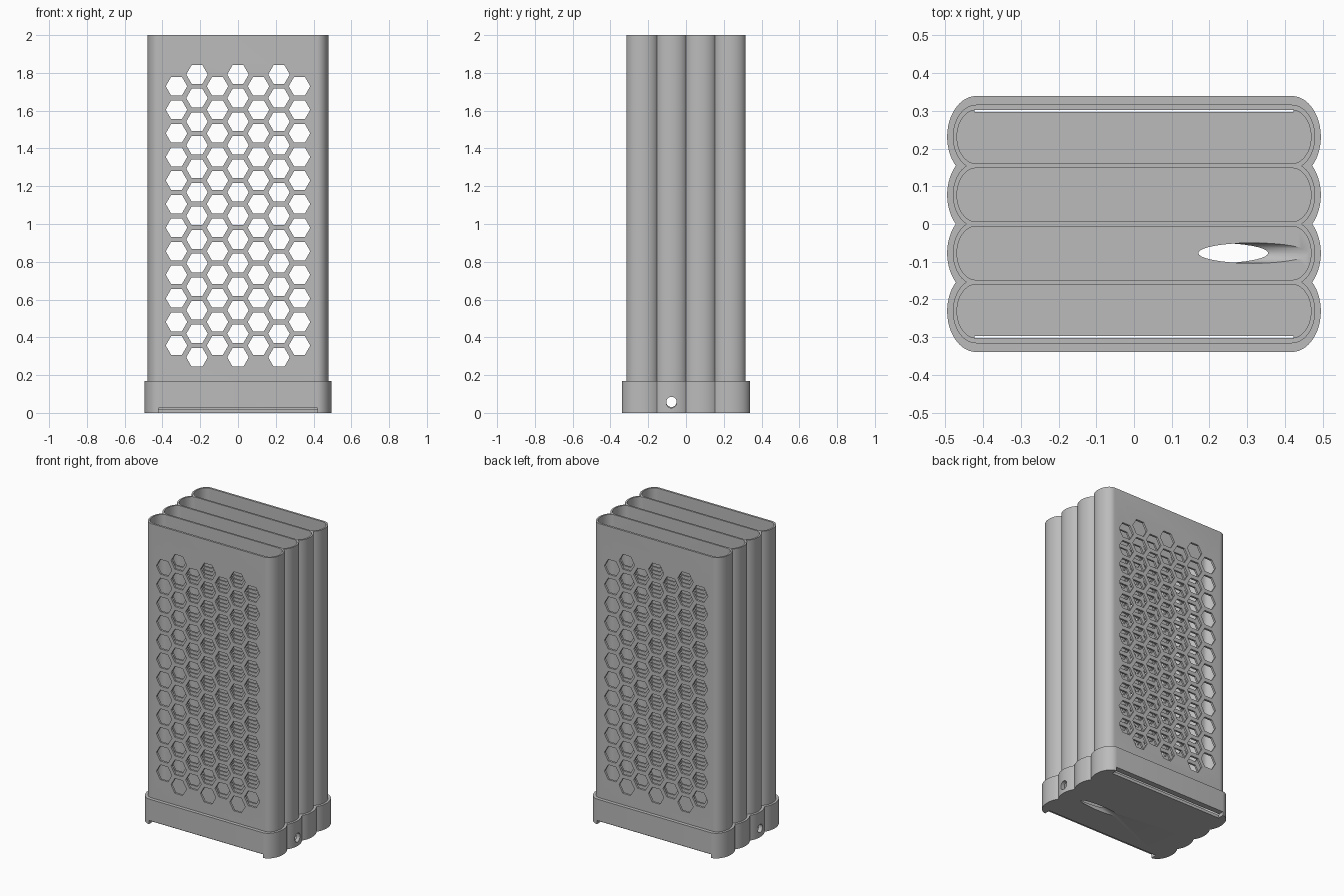
import bpy, bmesh, math
from mathutils import Matrix, Vector

cube = bpy.data.objects.get("Cube")
if cube:
    bpy.data.objects.remove(cube, do_unlink=True)

PITCH = 0.154                                   # spacing of the four slots
CENTRES = [PITCH * (i - 1.5) for i in range(4)]
STRAIGHT = 0.418                                # half length of the straight walls
TOP, RIM, FLOOR = 2.0, 0.168, 0.02

grey = bpy.data.materials.new("plain grey")
grey.use_nodes = True
colour = (0.5, 0.5, 0.5, 1)
grey.diffuse_color = colour
grey.node_tree.nodes["Principled BSDF"].inputs["Base Color"].default_value = colour


def make_object(name, bm):
    bmesh.ops.recalc_face_normals(bm, faces=bm.faces)
    mesh = bpy.data.meshes.new(name)
    bm.to_mesh(mesh)
    bm.free()
    obj = bpy.data.objects.new(name, mesh)
    bpy.context.collection.objects.link(obj)
    mesh.materials.append(grey)
    return obj


def extrude(bm, outline, vector):
    face = bm.faces.new([bm.verts.new(p) for p in outline])
    new = bmesh.ops.extrude_face_region(bm, geom=[face])["geom"]
    moved = [v for v in new if isinstance(v, bmesh.types.BMVert)]
    bmesh.ops.translate(bm, verts=moved, vec=vector)


def lobed_outline(centres, rx, ry, z, steps=20):
    """Straight front and back, with one elliptical bulge per slot at each end."""
    side = []
    crease = math.asin(min(1, PITCH / 2 / ry))
    for i, c in enumerate(centres):
        a0 = -math.pi / 2 if i == 0 else -crease
        a1 = math.pi / 2 if i == len(centres) - 1 else crease
        for k in range(0 if i == 0 else 1, steps + 1):
            a = a0 + (a1 - a0) * k / steps
            side.append((STRAIGHT + rx * math.cos(a), c + ry * math.sin(a), z))
    return side + [(-x, y, z) for x, y, z in reversed(side)]


def lobed_solid(name, rx, ry, z0, z1):
    bm = bmesh.new()
    extrude(bm, lobed_outline(CENTRES, rx, ry, z0), Vector((0, 0, z1 - z0)))
    return make_object(name, bm)


def cylinder(name, radius, length, centre, tilt):
    bm = bmesh.new()
    matrix = Matrix.Translation(centre) @ Matrix.Rotation(math.pi / 2 - tilt, 4, 'Y')
    bmesh.ops.create_cone(bm, cap_ends=True, segments=40, radius1=radius,
                          radius2=radius, depth=length, matrix=matrix)
    return make_object(name, bm)


def cut(obj, cutters):
    for cutter in cutters:
        mod = obj.modifiers.new(cutter.name, 'BOOLEAN')
        mod.operation, mod.solver, mod.object = 'DIFFERENCE', 'EXACT', cutter
    bpy.context.view_layer.update()
    graph = bpy.context.evaluated_depsgraph_get()
    mesh = bpy.data.meshes.new_from_object(obj.evaluated_get(graph))
    obj.modifiers.clear()
    obj.data = mesh


# Body and the wider collar at its foot
body = lobed_solid("slotted_body", 0.062, 0.085, RIM, TOP)
base = lobed_solid("base_collar", 0.077, 0.108, 0, RIM)

# Four deep slots
bm = bmesh.new()
for c in CENTRES:
    extrude(bm, lobed_outline([c], 0.051, 0.071, FLOOR, 32), Vector((0, 0, TOP)))
slots = make_object("slot_cutter", bm)

# Honeycomb of vent holes
bm = bmesh.new()
for col in range(-3, 4):
    count = 12 if col % 2 else 13
    for row in range(count):
        z = 1.043 + (row - (count - 1) / 2) * 0.1248
        hexagon = [(col * 0.1085 + 0.057 * math.cos(k * math.pi / 3), -0.5,
                    z + 0.057 * math.sin(k * math.pi / 3)) for k in range(6)]
        extrude(bm, hexagon, Vector((0, 1, 0)))
vents = make_object("vent_cutter", bm)

# Shallow notches under the front and back edges
bm = bmesh.new()
for side in (-1, 1):
    scale = Matrix.Diagonal((0.844, 0.2, 0.05, 1))
    bmesh.ops.create_cube(bm, size=1, matrix=Matrix.Translation((0, side * 0.397, 0)) @ scale)
notches = make_object("notch_cutter", bm)

# Cable holes: one straight through both ends, one slanting out under the floor
y = CENTRES[1]
straight_hole = cylinder("straight_hole_cutter", 0.027, 1.4, (0, y, 0.058), 0)
slanted_hole = cylinder("slanted_hole_cutter", 0.027, 0.6, (0.21, y, 0), math.radians(10.7))

cut(body, [slots, vents])
cut(base, [slots, notches, straight_hole, slanted_hole])
for helper in (slots, vents, notches, straight_hole, slanted_hole):
    bpy.data.objects.remove(helper, do_unlink=True)

# Smooth ends, sharp edges
bpy.ops.object.select_all(action='DESELECT')
for obj in (body, base):
    obj.select_set(True)
bpy.context.view_layer.objects.active = body
bpy.ops.object.shade_smooth_by_angle(angle=math.radians(25))
